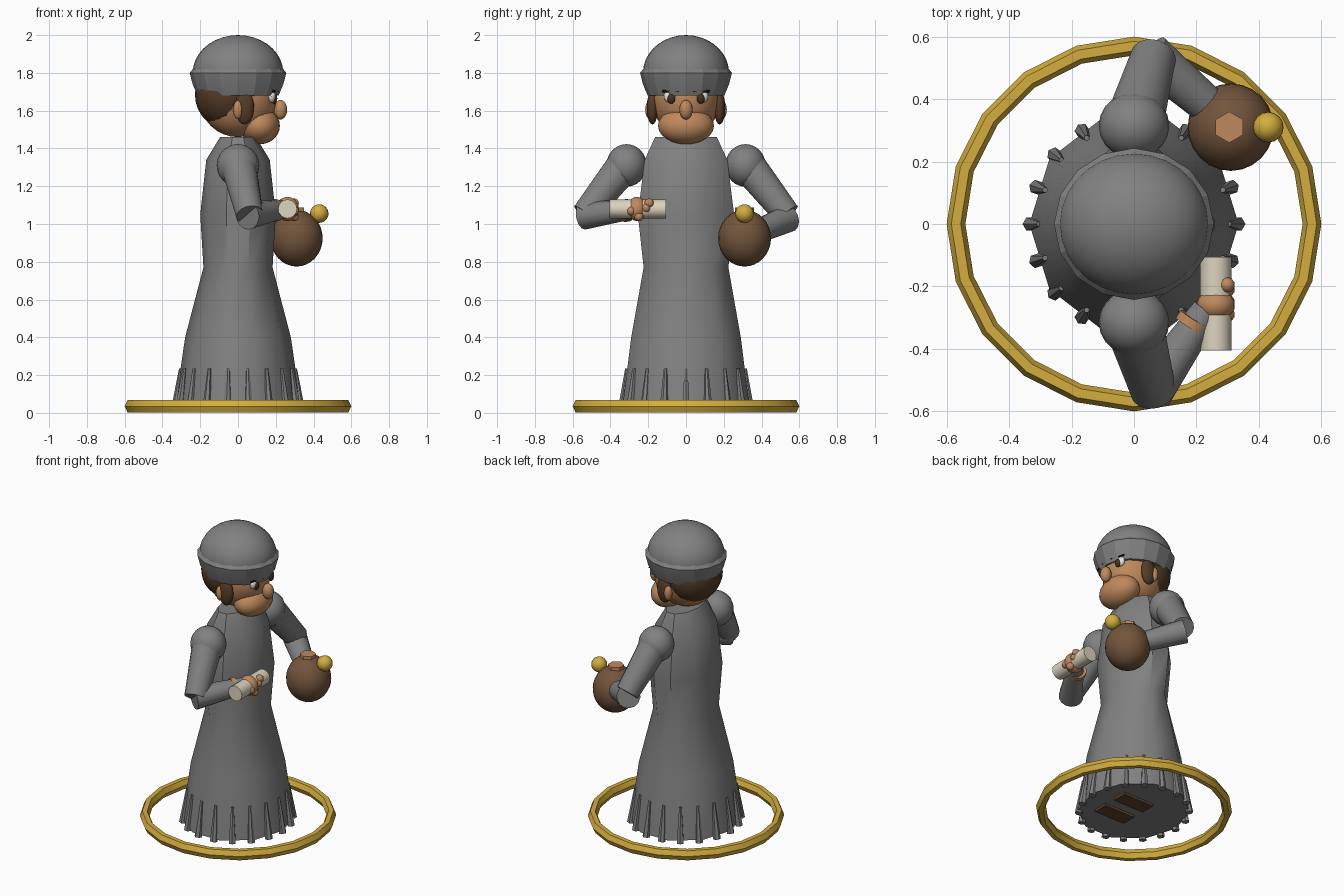
import bpy, bmesh, math
from mathutils import Vector

cube = bpy.data.objects.get("Cube")
if cube:
    bpy.data.objects.remove(cube)


def material(name, rgb):
    m = bpy.data.materials.new(name)
    m.use_nodes = True
    m.diffuse_color = (*rgb, 1)
    m.node_tree.nodes["Principled BSDF"].inputs["Base Color"].default_value = (*rgb, 1)
    return m


GREY = material("grey cloth", (0.22, 0.22, 0.22))
SKIN = material("skin", (0.52, 0.25, 0.11))
HAIR = material("dark brown hair", (0.09, 0.045, 0.02))
JUG = material("jug brown", (0.17, 0.09, 0.045))
GOLD = material("gold", (0.66, 0.42, 0.05))
PAPER = material("parchment", (0.72, 0.66, 0.52))
WHITE = material("eye white", (0.85, 0.85, 0.82))
PUPIL = material("eye brown", (0.06, 0.03, 0.015))
BLACK = material("black", (0.01, 0.01, 0.01))
SHOE = material("shoe leather", (0.12, 0.055, 0.025))


def finish(name, bm, mat, smooth=40):
    bmesh.ops.recalc_face_normals(bm, faces=bm.faces)
    mesh = bpy.data.meshes.new(name)
    bm.to_mesh(mesh)
    bm.free()
    mesh.materials.append(mat)
    ob = bpy.data.objects.new(name, mesh)
    bpy.context.collection.objects.link(ob)
    if smooth:
        bpy.ops.object.select_all(action='DESELECT')
        bpy.context.view_layer.objects.active = ob
        ob.select_set(True)
        bpy.ops.object.shade_smooth_by_angle(angle=math.radians(smooth))
    return ob


def ball(name, centre, radii, mat, segs=20, rings=12):
    bm = bmesh.new()
    bmesh.ops.create_uvsphere(bm, u_segments=segs, v_segments=rings, radius=1)
    bmesh.ops.scale(bm, vec=radii, verts=bm.verts)
    bmesh.ops.translate(bm, vec=centre, verts=bm.verts)
    return finish(name, bm, mat)


def rod(name, a, b, r1, r2, mat, segs=14):
    a, b = Vector(a), Vector(b)
    bm = bmesh.new()
    bmesh.ops.create_cone(bm, cap_ends=True, segments=segs, radius1=r1, radius2=r2,
                          depth=(b - a).length)
    turn = (b - a).to_track_quat('Z', 'Y').to_matrix()
    bmesh.ops.rotate(bm, matrix=turn, verts=bm.verts)
    bmesh.ops.translate(bm, vec=(a + b) / 2, verts=bm.verts)
    return finish(name, bm, mat)


def loft(name, profile, segs, mat, closed=False, smooth=40):
    """Stack of ellipses given as (z, x radius, y radius)."""
    bm = bmesh.new()
    rings = []
    for z, rx, ry in profile:
        angles = [math.tau * i / segs for i in range(segs)]
        rings.append([bm.verts.new((rx * math.cos(t), ry * math.sin(t), z)) for t in angles])
    pairs = list(zip(rings, rings[1:]))
    if closed:
        pairs.append((rings[-1], rings[0]))
    for low, high in pairs:
        for i in range(segs):
            j = (i + 1) % segs
            bm.faces.new((low[i], low[j], high[j], high[i]))
    if not closed:
        bm.faces.new(rings[0])
        bm.faces.new(rings[-1])
    return finish(name, bm, mat, smooth)


# Floor ring with a hexagonal tube
tube = [math.tau * k / 6 for k in range(6)]
loft("floor_ring", [(0.035 + 0.037 * math.sin(t), 0.57 + 0.03 * math.cos(t),
                     0.57 + 0.03 * math.cos(t)) for t in tube], 20, GOLD, True, 25)

# Robe, with tassels around the hem
loft("robe", [(0.02, 0.335, 0.355), (0.4, 0.28, 0.305), (0.77, 0.183, 0.236),
              (1.05, 0.2, 0.268), (1.34, 0.168, 0.23), (1.46, 0.095, 0.172)], 10, GREY)
for i in range(18):
    t = math.tau * i / 18
    c, s = math.cos(t), math.sin(t)
    rod(f"tassel_{i + 1}", (0.333 * c, 0.345 * s, 0.005), (0.303 * c, 0.318 * s, 0.235),
        0.024, 0.009, GREY, 6)

# Shoes under the hem
for side, name in ((1, "left_shoe"), (-1, "right_shoe")):
    bm = bmesh.new()
    bmesh.ops.create_cube(bm, size=1)
    bmesh.ops.scale(bm, vec=(0.23, 0.1, 0.06), verts=bm.verts)
    bmesh.ops.translate(bm, vec=(0.08, side * 0.09, 0.034), verts=bm.verts)
    finish(name, bm, SHOE, 0)

# Head, jaw, nose and hair
ball("head", (0, 0, 1.665), (0.205, 0.18, 0.205), SKIN, 24, 16)
ball("jaw", (0.115, 0, 1.52), (0.107, 0.148, 0.098), SKIN)
ball("nose", (0.225, 0, 1.605), (0.036, 0.035, 0.052), SKIN, 14, 10)
ball("hair", (-0.06, 0, 1.685), (0.168, 0.192, 0.18), HAIR, 20, 14)

# Cap with a faceted rolled brim
loft("cap_brim", [(1.68, 0.215, 0.203), (1.74, 0.24, 0.228), (1.8, 0.256, 0.243),
                  (1.85, 0.215, 0.204)], 16, GREY, smooth=15)
ball("cap_dome", (0, 0, 1.8), (0.24, 0.228, 0.2), GREY, 28, 18)

# Face details, mirrored
for side, name in ((1, "left"), (-1, "right")):
    ball(name + "_eye", (0.178, side * 0.082, 1.675), (0.022, 0.036, 0.034), WHITE, 14, 10)
    ball(name + "_pupil", (0.193, side * 0.078, 1.664), (0.015, 0.021, 0.028), PUPIL, 12, 8)
    rod(name + "_brow", (0.213, side * 0.035, 1.703), (0.185, side * 0.125, 1.703),
        0.006, 0.006, BLACK, 6)
    ball(name + "_sideburn", (0.035, side * 0.178, 1.615), (0.052, 0.03, 0.088), HAIR, 14, 10)
    ball(name + "_ear", (0.0, side * 0.19, 1.605), (0.026, 0.026, 0.05), SKIN, 12, 8)

# Shoulders and upper arms
for side, name in ((1, "left"), (-1, "right")):
    ball(name + "_shoulder", (0, side * 0.315, 1.31), (0.113, 0.107, 0.113), GREY)
    rod(name + "_upper_arm", (0, side * 0.32, 1.32), (0.062, side * 0.535, 1.05),
        0.095, 0.073, GREY)

# Forearms
rod("right_forearm", (0.05, -0.54, 1.045), (0.235, -0.275, 1.078), 0.075, 0.05, GREY)
rod("left_forearm", (0.05, 0.54, 1.03), (0.26, 0.36, 0.95), 0.075, 0.06, GREY)

# Right hand gripping a scroll
rod("right_cuff", (0.185, -0.33, 1.07), (0.2, -0.305, 1.073), 0.06, 0.06, SKIN)
rod("scroll", (0.262, -0.405, 1.08), (0.262, -0.105, 1.08), 0.05, 0.05, PAPER, 16)
ball("right_hand", (0.262, -0.26, 1.08), (0.062, 0.052, 0.064), SKIN, 14, 10)
for i, (y, z) in enumerate(((-0.29, 1.07), (-0.25, 1.04), (-0.21, 1.085), (-0.195, 1.11))):
    ball(f"right_finger_{i + 1}", (0.298, y, z), (0.025, 0.025, 0.025), SKIN, 10, 8)

# Jug with stopper and gold knob
ball("jug", (0.31, 0.31, 0.925), (0.138, 0.14, 0.15), JUG, 24, 16)
rod("jug_stopper", (0.305, 0.31, 1.05), (0.305, 0.31, 1.087), 0.05, 0.05, SKIN, 6)
ball("gold_knob", (0.43, 0.31, 1.055), (0.049, 0.049, 0.049), GOLD, 16, 12)
